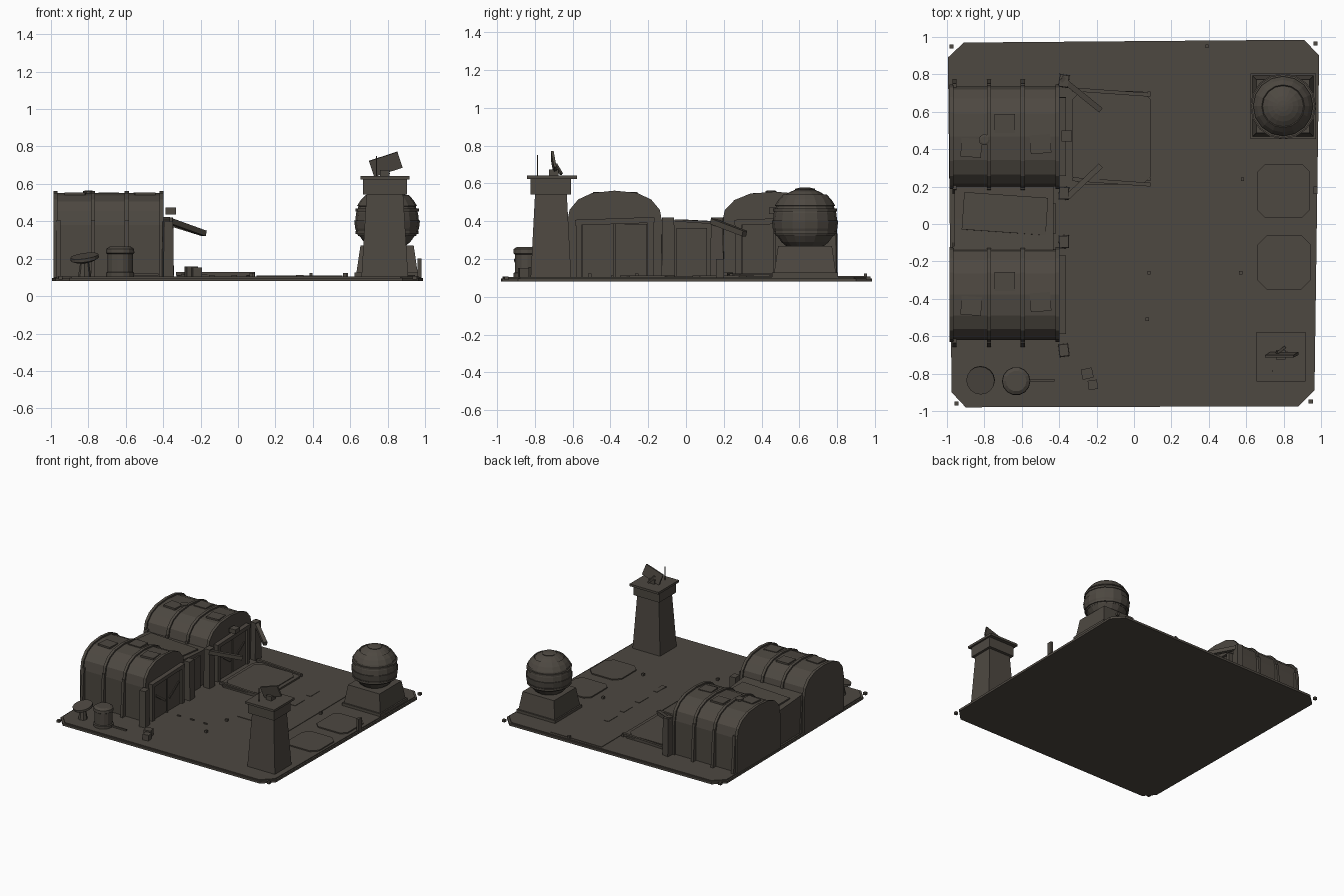
import bpy, bmesh, math
from mathutils import Vector, Matrix, Euler

cube = bpy.data.objects.get("Cube")
if cube:
    bpy.data.objects.remove(cube, do_unlink=True)


def material(name, rgb):
    m = bpy.data.materials.new(name)
    m.use_nodes = True
    m.diffuse_color = (*rgb, 1)
    m.node_tree.nodes["Principled BSDF"].inputs["Base Color"].default_value = (*rgb, 1)
    return m


CLAY = material("dark brown grey", (0.075, 0.065, 0.053))
G = 0.105  # ground level


def finish(name, bm, smooth=False):
    bmesh.ops.recalc_face_normals(bm, faces=bm.faces)
    mesh = bpy.data.meshes.new(name)
    bm.to_mesh(mesh)
    bm.free()
    mesh.materials.append(CLAY)
    ob = bpy.data.objects.new(name, mesh)
    bpy.context.collection.objects.link(ob)
    return ob


def box(name, centre, size, rot=(0, 0, 0), taper=1):
    bm = bmesh.new()
    bmesh.ops.create_cube(bm, size=1)
    turn = Euler([math.radians(a) for a in rot]).to_matrix()
    for v in bm.verts:
        k = taper if v.co.z > 0 else 1
        v.co = turn @ Vector((v.co.x * size[0] * k, v.co.y * size[1] * k, v.co.z * size[2])) + Vector(centre)
    return finish(name, bm)


def prism(name, points, lo, hi, axis="z"):
    # Extrude a flat outline along z, or a (y, z) outline along x
    bm = bmesh.new()
    place = (lambda a, b, t: (a, b, t)) if axis == "z" else (lambda a, b, t: (t, a, b))
    rows = [[bm.verts.new(place(a, b, t)) for a, b in points] for t in (lo, hi)]
    n = len(points)
    for row in rows:
        bm.faces.new(row)
    for i in range(n):
        j = (i + 1) % n
        bm.faces.new((rows[0][i], rows[0][j], rows[1][j], rows[1][i]))
    return finish(name, bm)


def pad(name, x0, x1, y0, y1, cut, top):
    pts = [(x0 + cut, y0), (x1 - cut, y0), (x1, y0 + cut), (x1, y1 - cut),
           (x1 - cut, y1), (x0 + cut, y1), (x0, y1 - cut), (x0, y0 + cut)]
    return prism(name, pts, G - 0.005, top)


def lathe(name, centre, profile, sides, rot=(0, 0, 0)):
    bm = bmesh.new()
    rings = []
    for r, z in profile:
        rings.append([bm.verts.new((r * math.cos(2 * math.pi * i / sides),
                                    r * math.sin(2 * math.pi * i / sides), z)) for i in range(sides)])
    for a, b in zip(rings, rings[1:]):
        for i in range(sides):
            j = (i + 1) % sides
            bm.faces.new((a[i], a[j], b[j], b[i]))
    bm.faces.new(rings[0])
    bm.faces.new(rings[-1])
    turn = Euler([math.radians(a) for a in rot]).to_matrix().to_4x4()
    bm.transform(Matrix.Translation(centre) @ turn)
    return finish(name, bm)


def beam(name, a, b, width, height):
    a, b = Vector(a), Vector(b)
    d = b - a
    ob = box(name, (0, 0, 0), (d.length, width, height))
    ob.matrix_world = Matrix.Translation((a + b) / 2) @ d.to_track_quat("X", "Z").to_matrix().to_4x4()
    return ob


# Ground slab with cut corners and a thin bevelled rim
slab = [(-0.995, 0.89), (-0.91, 0.97), (0.91, 0.985), (0.99, 0.9),
        (0.965, -0.89), (0.88, -0.975), (-0.9, -0.98), (-0.975, -0.9)]
prism("ground_slab", slab, 0.08, 0.098)
prism("ground_top", [(x * 0.988, y * 0.988) for x, y in slab], 0.09, G)

for i, (x, y) in enumerate([(-0.975, 0.95), (0.97, 0.965), (0.945, -0.95), (-0.95, -0.96)]):
    box(f"corner_lamp_{i}", (x, y, 0.098), (0.022, 0.022, 0.02))


# Arched hangars with roof ribs, end doors and buttress posts
def arch(y0, y1, grow=0.0, top=0.55):
    mid, half, shoulder = (y0 + y1) / 2, (y1 - y0) / 2 + grow, 0.38
    pts = [(mid - half, G - 0.005)]
    for i in range(9):
        a = math.pi * (1 - i / 8)
        c, s = math.cos(a), math.sin(a)
        pts.append((mid + half * math.copysign(abs(c) ** 0.8, c),
                    shoulder + (top + grow - shoulder) * s ** 0.85))
    pts.append((mid + half, G - 0.005))
    return pts


def hangar(label, y0, y1, top):
    x0, x1 = -0.97, -0.40
    mid = (y0 + y1) / 2
    prism(label + "_hangar", arch(y0, y1, 0, top), x0, x1, "x")
    for i, x in enumerate((-0.975, -0.775, -0.595, -0.41)):
        prism(f"{label}_rib_{i}", arch(y0, y1, 0.012, top), x - 0.011, x + 0.011, "x")
    # Roof plates and vents
    for i, (x, dy) in enumerate([(-0.87, -0.06), (-0.69, 0.07), (-0.5, -0.04)]):
        box(f"{label}_roof_plate_{i}", (x, mid + dy, top - 0.002), (0.11, 0.10, 0.014), (0, 0, 4 * i - 4))
    # Double door with frame on the apron end
    for s in (-1, 1):
        box(f"{label}_door_{s}", (-0.393, mid + s * 0.088, 0.245), (0.03, 0.165, 0.28))
        box(f"{label}_door_brace_{s}", (-0.378, mid + s * 0.088, 0.25), (0.012, 0.15, 0.016), (s * 35, 0, 0))
        box(f"{label}_door_jamb_{s}", (-0.385, mid + s * 0.19, 0.25), (0.04, 0.03, 0.3))
    box(label + "_door_lintel", (-0.385, mid, 0.40), (0.045, 0.42, 0.03), (2, 0, 0))
    # Leaning side buttresses
    for i, x in enumerate((-0.96, -0.775, -0.595)):
        for s, y in ((-1, y0), (1, y1)):
            box(f"{label}_buttress_{i}_{s}", (x, y + s * 0.012, 0.25), (0.022, 0.03, 0.31), (s * 4, 0, 0))


hangar("rear", 0.20, 0.735, 0.545)
hangar("front", -0.62, -0.135, 0.55)
lathe("roof_vent", (-0.8, 0.45, 0.54), [(0.03, 0), (0.03, 0.02), (0.02, 0.024)], 10)

# Lower hall joining both hangars
prism("link_hall", [(-0.14, 0.1), (-0.14, 0.41), (0.03, 0.395), (0.21, 0.385), (0.21, 0.1)], -0.96, -0.43, "x")
box("link_roof_panel", (-0.69, 0.055, 0.395), (0.45, 0.2, 0.02), (-3, 0, -4))
box("link_door", (-0.428, 0.03, 0.235), (0.02, 0.16, 0.26))

# Gate posts in front of the hangar doors
for i, (y, top) in enumerate([(0.765, 0.41), (0.165, 0.42), (-0.095, 0.42), (-0.675, 0.40)]):
    box(f"gate_post_{i}", (-0.375, y, (G + top) / 2), (0.055, 0.07, top - G), (0, 0, 5 * i - 8), 0.9)
box("gate_post_cap", (-0.36, 0.47, 0.455), (0.055, 0.06, 0.035))
beam("gate_arm_rear", (-0.39, 0.78, 0.40), (-0.18, 0.61, 0.335), 0.03, 0.03)
beam("gate_arm_front", (-0.36, 0.14, 0.40), (-0.18, 0.31, 0.335), 0.03, 0.03)

# Landing platform, runway and parking pads
pad("landing_platform", -0.33, 0.09, 0.21, 0.71, 0.045, 0.118)
pad("landing_platform_deck", -0.30, 0.06, 0.24, 0.68, 0.045, 0.124)
box("platform_ramp_rear", (-0.12, 0.705, 0.12), (0.42, 0.02, 0.02), (0, 0, -4))
box("platform_ramp_front", (-0.12, 0.225, 0.12), (0.42, 0.02, 0.02), (0, 0, -4))
box("runway", (0.33, 0.40, G), (0.46, 1.1, 0.008))
for i, y in enumerate((0.5, 0.3, 0.1, -0.13)):
    box(f"runway_dash_{i}", (0.33, y, 0.109), (0.04, 0.12, 0.006))
pad("parking_pad_rear", 0.66, 0.94, 0.035, 0.32, 0.04, 0.114)
pad("parking_pad_front", 0.66, 0.945, -0.35, -0.06, 0.05, 0.114)
for i in range(4):
    box(f"path_marker_{i}", (-0.38 + i * 0.12, -0.39, 0.108), (0.03, 0.012, 0.01))
for i, (x, y) in enumerate([(0.08, -0.26), (0.07, -0.51), (0.57, -0.26), (0.58, 0.24),
                            (0.08, 0.7), (0.08, 0.24), (0.39, 0.95)]):
    box(f"runway_lamp_{i}", (x, y, 0.113), (0.018, 0.018, 0.022))
box("edge_post", (0.97, 0.18, 0.15), (0.022, 0.04, 0.1))

# Control tower with cap, rim, dish and aerial
tx, ty = 0.785, -0.715
box("tower_shaft", (tx, ty, 0.325), (0.25, 0.215, 0.45), taper=0.78)
box("tower_cap", (tx, ty, 0.585), (0.235, 0.215, 0.085))
box("tower_rim", (tx, ty + 0.005, 0.632), (0.262, 0.265, 0.018))
box("dish_mount", (tx, -0.70, 0.655), (0.05, 0.05, 0.04))
box("dish_plate", (tx + 0.005, -0.70, 0.705), (0.16, 0.014, 0.09), (10, -18, 0))
beam("dish_feed", (tx - 0.02, -0.69, 0.70), (tx + 0.02, -0.66, 0.65), 0.014, 0.014)
box("aerial", (0.74, -0.785, 0.695), (0.005, 0.005, 0.11))

# Radar dome of overlapping bands on a tapered plinth
dx, dy = 0.797, 0.63
box("dome_plinth", (dx, dy, 0.185), (0.335, 0.335, 0.17), taper=0.85)
box("dome_plinth_foot", (dx, dy, 0.115), (0.35, 0.35, 0.025))
bands = []
for lo, hi, grow in [(-58, -28, 0), (-28, 0, 0.006), (0, 26, 0), (26, 50, 0.008), (50, 72, 0), (72, 88, 0.005)]:
    for a in (lo, (lo + hi) / 2, hi):
        r = 0.17 + grow
        bands.append((r * math.cos(math.radians(a)), r * math.sin(math.radians(a))))
lathe("radar_dome", (dx, dy, 0.405), bands, 16)
for z, r in ((0.34, 0.168), (0.46, 0.17)):
    lathe(f"dome_ring_{z}", (dx, dy, z), [(r, -0.008), (r, 0.008)], 16)

# Fuel drum, tilted tank lid, pipe and crates
lathe("fuel_drum", (-0.63, -0.84, G), [(0.075, 0), (0.075, 0.02), (0.068, 0.025), (0.068, 0.12),
                                       (0.076, 0.125), (0.074, 0.148), (0.055, 0.16)], 14)
lathe("tilted_dish", (-0.82, -0.835, 0.205), [(0.05, -0.02), (0.076, -0.008), (0.076, 0.01)], 16, (12, -8, 0))
lathe("dish_stand", (-0.82, -0.835, G), [(0.035, 0), (0.02, 0.1)], 8)
box("fuel_pipe", (-0.495, -0.835, 0.115), (0.14, 0.012, 0.012))
box("crate_large", (-0.25, -0.8, 0.13), (0.06, 0.055, 0.055), (0, 0, 12))
box("crate_small", (-0.22, -0.86, 0.127), (0.05, 0.05, 0.05), (0, 0, 8))
